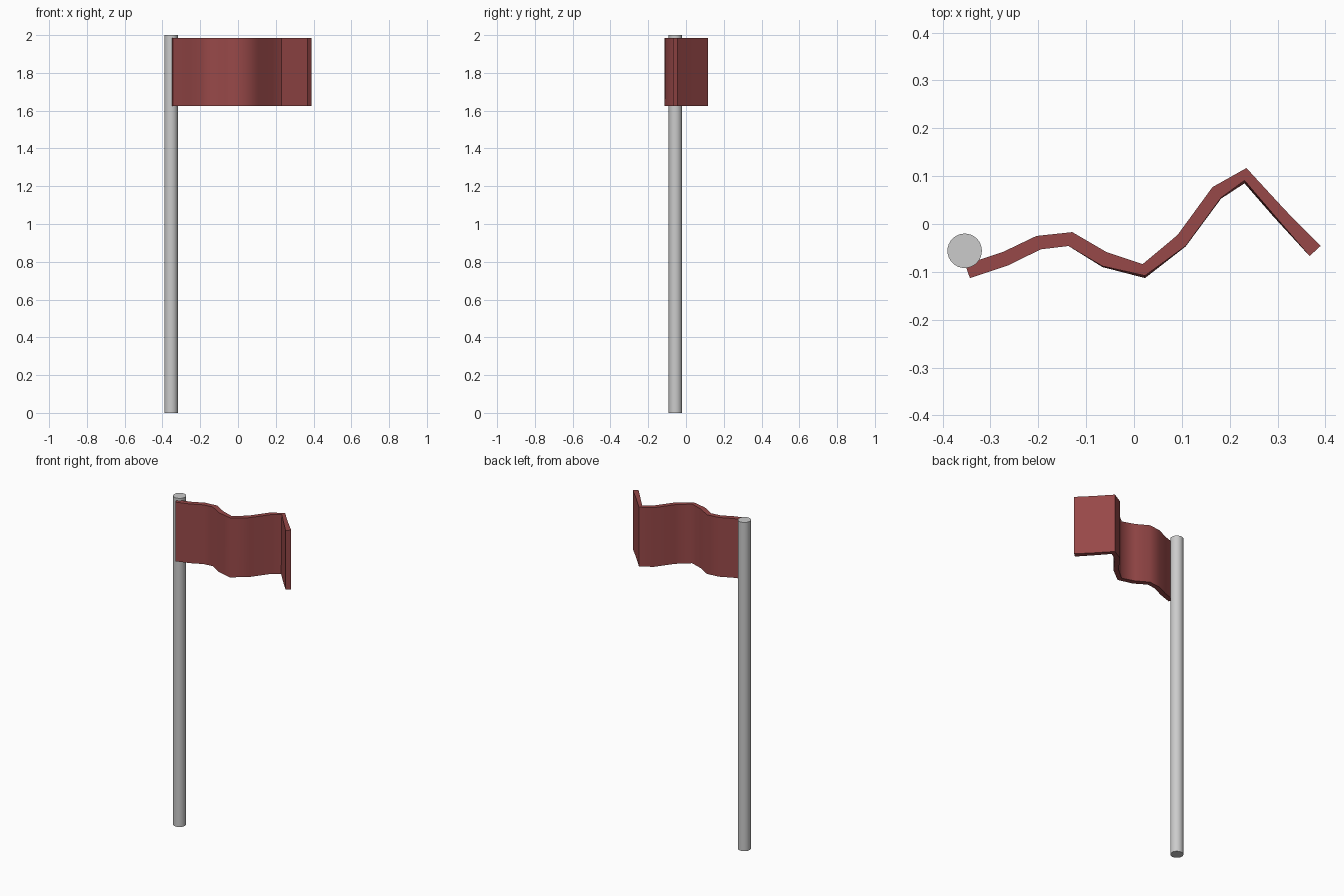
import bpy, math

if "Cube" in bpy.data.objects:
    bpy.data.objects.remove(bpy.data.objects["Cube"])

# Pole
bpy.ops.mesh.primitive_cylinder_add(vertices=32, radius=0.036, depth=2, location=(-0.354, -0.056, 1))
pole = bpy.context.object
pole.name = "pole"
bpy.ops.object.shade_smooth_by_angle(angle=math.radians(35))

# Waving cloth: plan outlines of the back and front faces, pole to free end
back = [(-0.353, -0.085), (-0.273, -0.058), (-0.204, -0.025), (-0.129, -0.017), (-0.057, -0.059),
        (0.018, -0.084), (0.091, -0.023), (0.164, 0.077), (0.235, 0.117), (0.316, 0.029), (0.39, -0.046)]
front = [(-0.343, -0.113), (-0.262, -0.086), (-0.195, -0.053), (-0.137, -0.046), (-0.066, -0.088),
         (0.023, -0.108), (0.108, -0.046), (0.182, 0.055), (0.231, 0.091), (0.291, 0.021), (0.367, -0.067)]
# Slight outward lean of the front face at the bottom
lean = [0, 0, 0, 0, 0.002, 0.005, 0.001, 0.002, 0.006, 0.005, 0]

top, bottom = 1.985, 1.625
verts, faces = [], []
for b, f, d in zip(back, front, lean):
    verts += [(*b, bottom), (f[0], f[1] - d, bottom), (*f, top), (*b, top)]
for i in range(len(back) - 1):
    for k in range(4):
        a, c = 4 * i + k, 4 * i + (k + 1) % 4
        faces.append((a, a + 4, c + 4, c))
n = len(verts)
faces += [(0, 1, 2, 3), (n - 1, n - 2, n - 3, n - 4)]

mesh = bpy.data.meshes.new("flag_cloth")
mesh.from_pydata(verts, [], faces)
flag = bpy.data.objects.new("flag_cloth", mesh)
bpy.context.collection.objects.link(flag)

# Consistent outward normals
import bmesh
bm = bmesh.new()
bm.from_mesh(mesh)
bmesh.ops.recalc_face_normals(bm, faces=bm.faces)
bm.to_mesh(mesh)
bm.free()

red = bpy.data.materials.new("red_cloth")
red.diffuse_color = (0.31, 0.065, 0.065, 1)
red.use_nodes = True
red.node_tree.nodes["Principled BSDF"].inputs["Base Color"].default_value = red.diffuse_color
mesh.materials.append(red)

bpy.ops.object.select_all(action='DESELECT')
flag.select_set(True)
bpy.context.view_layer.objects.active = flag
bpy.ops.object.shade_smooth_by_angle(angle=math.radians(60))
